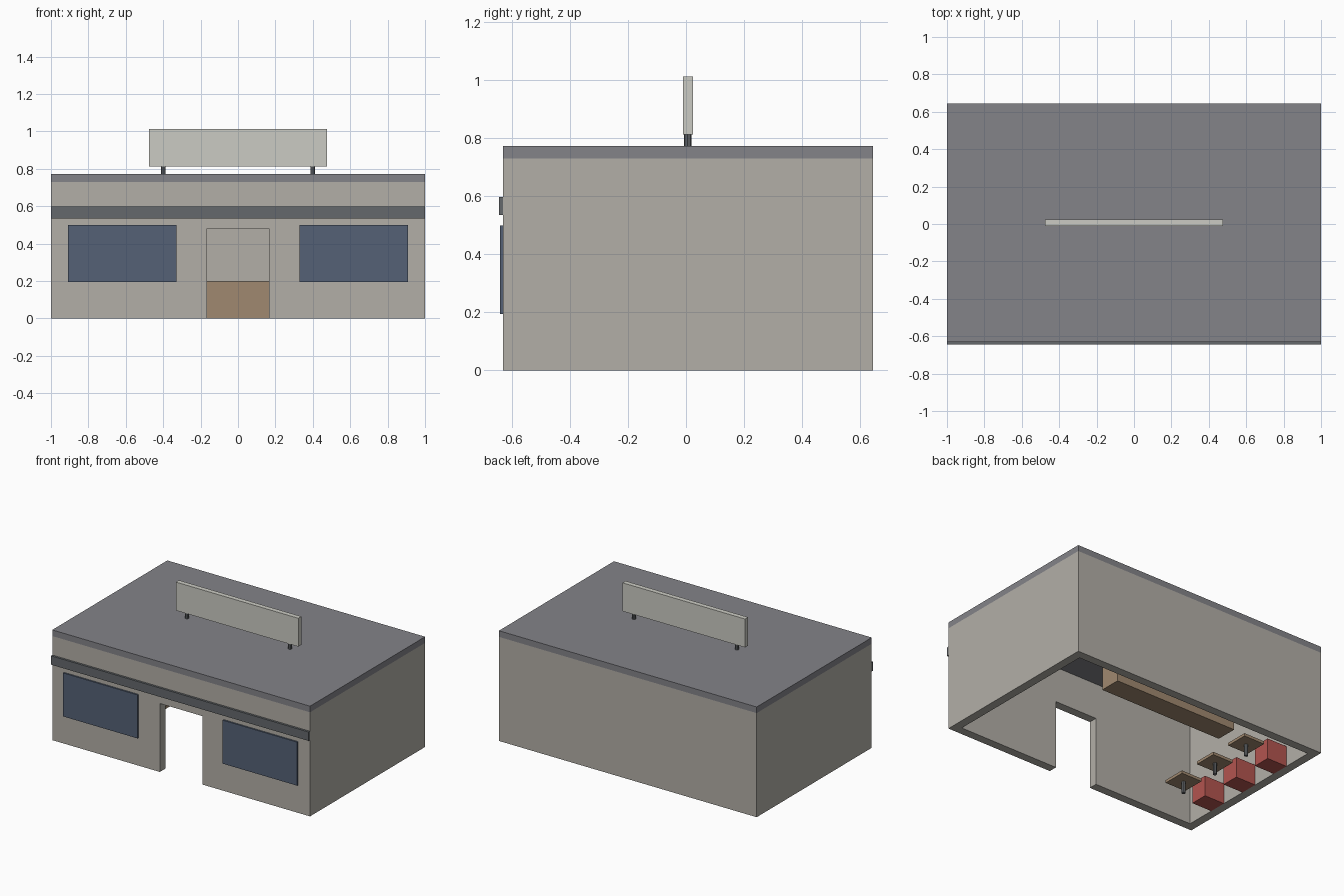
import bpy, bmesh
from mathutils import Matrix, Vector

if "Cube" in bpy.data.objects:
    bpy.data.objects.remove(bpy.data.objects["Cube"])


def material(name, r, g, b):
    m = bpy.data.materials.new(name)
    m.diffuse_color = (r, g, b, 1)
    m.use_nodes = True
    m.node_tree.nodes["Principled BSDF"].inputs["Base Color"].default_value = m.diffuse_color
    return m


WALL = material("wall_beige", 0.45, 0.43, 0.39)
ROOF = material("roof_grey", 0.23, 0.23, 0.25)
DARK = material("dark_grey", 0.13, 0.14, 0.15)
GLASS = material("window_blue", 0.09, 0.12, 0.18)
WOOD = material("wood", 0.35, 0.25, 0.16)
RED = material("seat_red", 0.45, 0.09, 0.08)
SIGN = material("sign_cream", 0.6, 0.6, 0.55)


def finish(name, bm, mat):
    me = bpy.data.meshes.new(name)
    bm.to_mesh(me)
    bm.free()
    ob = bpy.data.objects.new(name, me)
    bpy.context.collection.objects.link(ob)
    if mat:
        me.materials.append(mat)
    return ob


def box(name, x, y, z, mat=None):
    """Box from (min, max) ranges on each axis."""
    bm = bmesh.new()
    size = Vector((x[1] - x[0], y[1] - y[0], z[1] - z[0]))
    mid = Vector((sum(x), sum(y), sum(z))) / 2
    bmesh.ops.create_cube(bm, size=1, matrix=Matrix.Translation(mid) @ Matrix.Diagonal(size).to_4x4())
    return finish(name, bm, mat)


def post(name, x, y, z, r, mat):
    """Upright eight-sided post."""
    bm = bmesh.new()
    bmesh.ops.create_cone(bm, cap_ends=True, segments=8, radius1=r, radius2=r, depth=z[1] - z[0],
                          matrix=Matrix.Translation((x, y, sum(z) / 2)))
    return finish(name, bm, mat)


def cut(target, cutter):
    mod = target.modifiers.new("cut", "BOOLEAN")
    mod.operation = "DIFFERENCE"
    mod.solver = "EXACT"
    mod.object = cutter
    bpy.context.view_layer.objects.active = target
    bpy.ops.object.modifier_apply(modifier=mod.name)
    bpy.data.objects.remove(cutter)


FRONT, BACK, T = -0.63, 0.645, 0.06
WALL_TOP, ROOF_TOP = 0.73, 0.773

# Hollow wall shell, open below, with a doorway
walls = box("walls", (-1, 1), (FRONT, BACK), (0, WALL_TOP), WALL)
cut(walls, box("room_cutter", (-1 + T, 1 - T), (FRONT + T, BACK - T), (-0.1, 0.9)))
cut(walls, box("door_cutter", (-0.165, 0.165), (FRONT - 0.1, FRONT + T + 0.1), (-0.1, 0.48)))

# Flat roof slab and front trim band
box("roof", (-1, 1), (FRONT, BACK), (WALL_TOP, ROOF_TOP), ROOF)
box("front_trim", (-1, 1), (-0.645, FRONT), (0.535, 0.597), DARK)

# Front windows and sign posts, one on each side
for side, s in (("left", -1), ("right", 1)):
    box(side + "_window", sorted((0.33 * s, 0.908 * s)), (-0.641, FRONT), (0.195, 0.5), GLASS)
    post(side + "_sign_post", 0.4 * s, 0.006, (ROOF_TOP, 0.813), 0.0125, DARK)

# Blank rooftop sign board
box("sign_board", (-0.475, 0.475), (-0.01, 0.024), (0.813, 1.012), SIGN)

# Service counter near the back wall
box("counter", (-0.39, 0.57), (0.368, 0.518), (0, 0.2), WOOD)

# Three tables with wall seats
for i in range(3):
    y = 0.007 + (i - 1) * 0.307
    n = str(i + 1)
    box("table_top_" + n, (-0.74, -0.58), (y - 0.08, y + 0.08), (0.08, 0.1), WOOD)
    post("table_leg_" + n, -0.66, y, (0, 0.08), 0.013, DARK)
    box("seat_" + n, (-0.94, -0.785), (y - 0.062, y + 0.062), (0, 0.145), RED)
